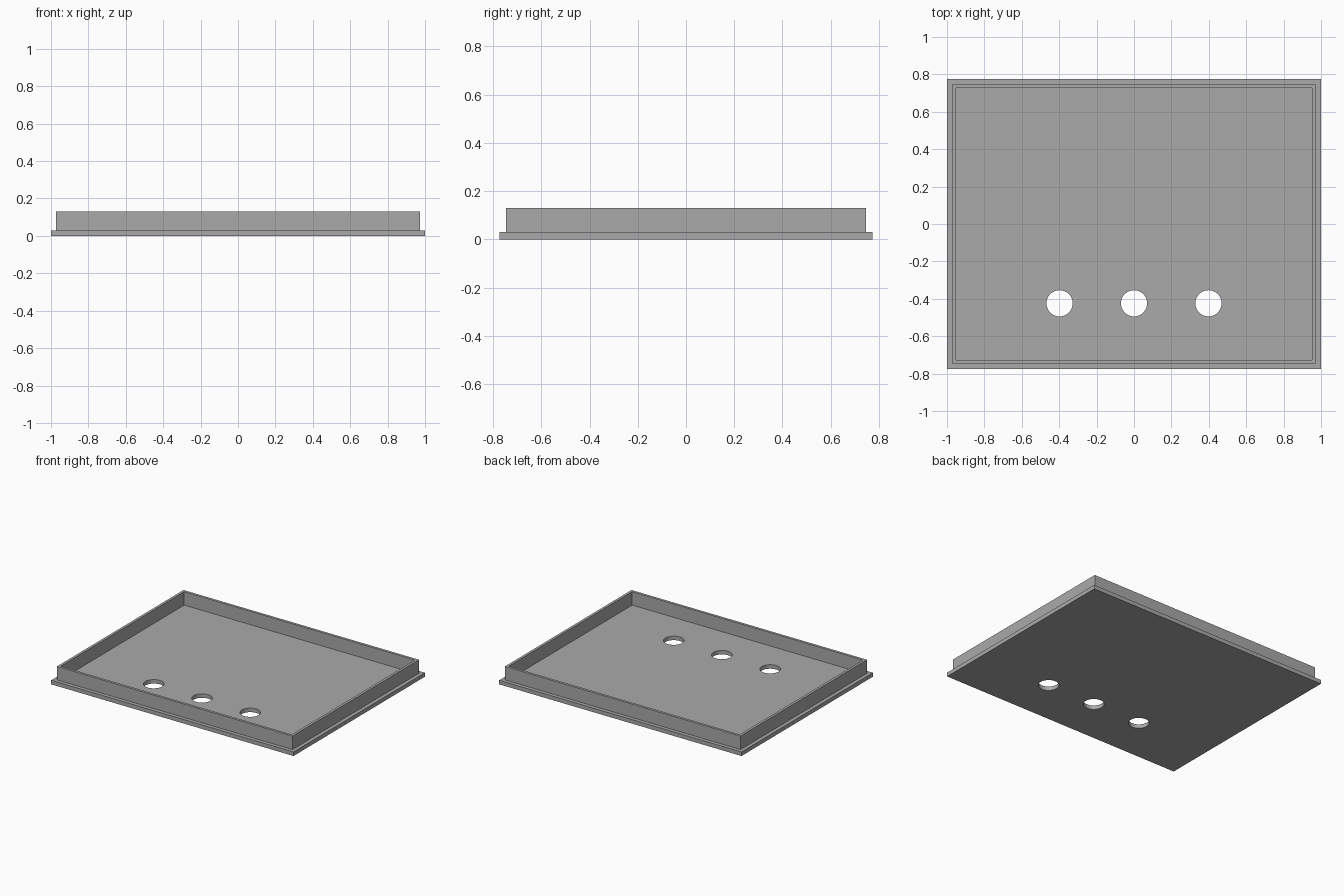
import bpy, bmesh
from mathutils import Matrix, Vector

cube = bpy.data.objects.get("Cube")
if cube:
    bpy.data.objects.remove(cube, do_unlink=True)

WIDTH, DEPTH = 2.0, 1.548
PLATE, HEIGHT = 0.03, 0.13
FLANGE, WALL = 0.0395, 0.0275
HOLE_RADIUS, HOLE_Y, HOLE_SPACING = 0.07, -0.424, 0.398

grey = bpy.data.materials.new("plain grey")
grey.use_nodes = True
colour = (0.4, 0.4, 0.4, 1)
grey.diffuse_color = colour
grey.node_tree.nodes["Principled BSDF"].inputs["Base Color"].default_value = colour


def make_object(name, bm):
    bmesh.ops.recalc_face_normals(bm, faces=bm.faces)
    mesh = bpy.data.meshes.new(name)
    bm.to_mesh(mesh)
    bm.free()
    mesh.materials.append(grey)
    obj = bpy.data.objects.new(name, mesh)
    bpy.context.collection.objects.link(obj)
    return obj


# Base plate with a raised rim set in from its edge
bm = bmesh.new()
bmesh.ops.create_cube(bm, size=1, matrix=Matrix.Translation((0, 0, PLATE / 2))
                      @ Matrix.Diagonal((WIDTH, DEPTH, PLATE, 1)))
bm.normal_update()
top = max(bm.faces, key=lambda f: f.calc_center_median().z)
bmesh.ops.inset_region(bm, faces=[top], thickness=FLANGE)
rim = bmesh.ops.inset_region(bm, faces=[top], thickness=WALL)["faces"]
raised = bmesh.ops.extrude_face_region(bm, geom=rim)["geom"]
bmesh.ops.translate(bm, vec=Vector((0, 0, HEIGHT - PLATE)),
                    verts=[v for v in raised if isinstance(v, bmesh.types.BMVert)])
tray = make_object("tray_lid", bm)

# Row of three round holes through the plate
bm = bmesh.new()
for i in (-1, 0, 1):
    bmesh.ops.create_cone(bm, cap_ends=True, segments=48, depth=0.2,
                          radius1=HOLE_RADIUS, radius2=HOLE_RADIUS,
                          matrix=Matrix.Translation((i * HOLE_SPACING, HOLE_Y, 0)))
cutter = make_object("hole_cutter", bm)
cutter.hide_render = True

cut = tray.modifiers.new("holes", "BOOLEAN")
cut.operation = "DIFFERENCE"
cut.solver = "EXACT"
cut.object = cutter

# Apply the cut, drop the cutter and smooth the hole walls
bpy.ops.object.select_all(action="DESELECT")
tray.select_set(True)
bpy.context.view_layer.objects.active = tray
bpy.ops.object.modifier_apply(modifier=cut.name)
bpy.data.objects.remove(cutter, do_unlink=True)
bpy.ops.object.shade_smooth_by_angle()
